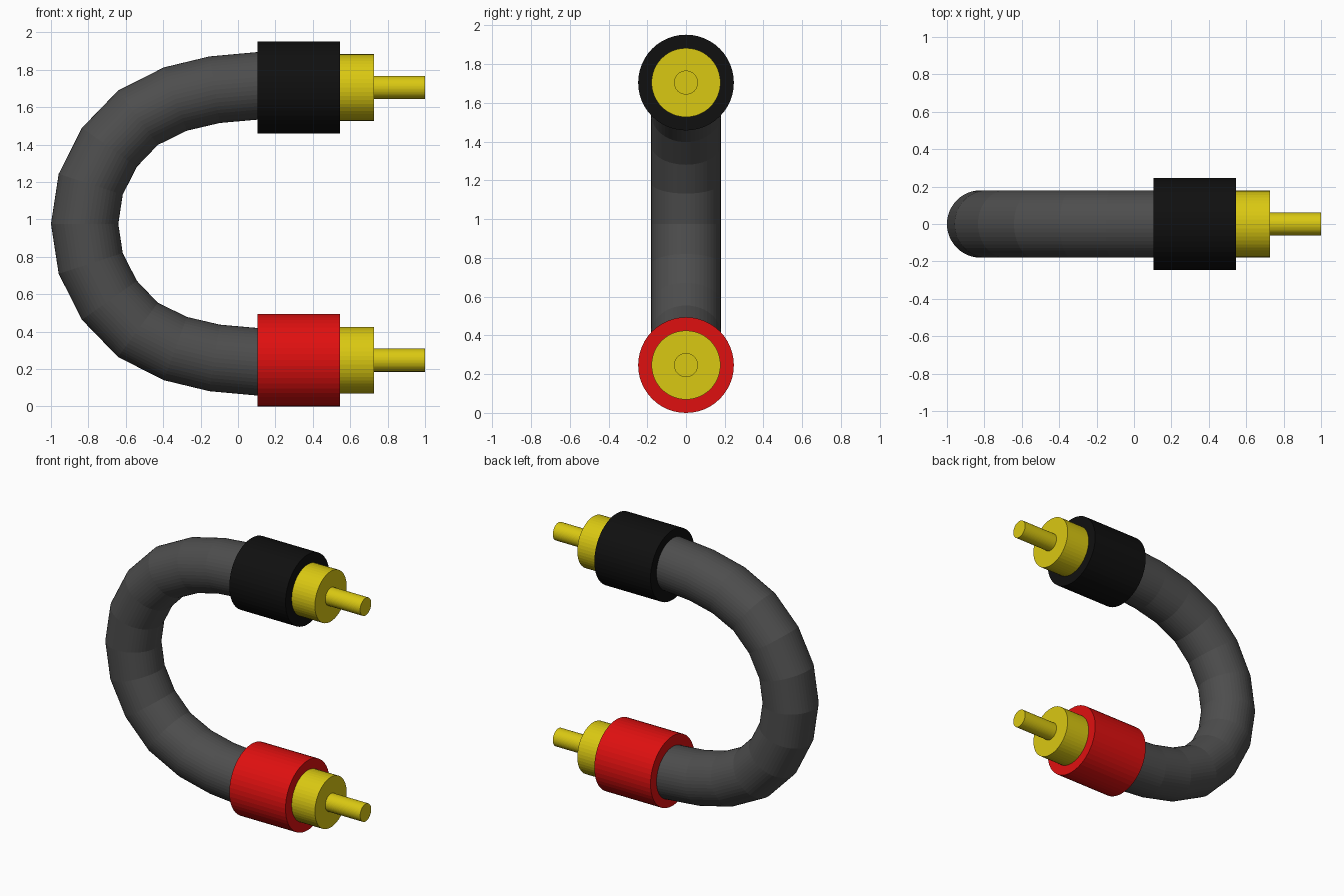
import bpy, bmesh, math
from mathutils import Vector

if "Cube" in bpy.data.objects:
    bpy.data.objects.remove(bpy.data.objects["Cube"])

SIDES = 48
MID_Z = 0.976


def material(name, rgb):
    m = bpy.data.materials.new(name)
    m.diffuse_color = (*rgb, 1)
    m.use_nodes = True
    m.node_tree.nodes["Principled BSDF"].inputs["Base Color"].default_value = m.diffuse_color
    return m


GREY = material("cable grey", (0.075, 0.075, 0.075))
BLACK = material("black plastic", (0.005, 0.005, 0.005))
RED = material("red plastic", (0.74, 0.005, 0.005))
GOLD = material("gold metal", (0.70, 0.58, 0.006))


def sweep(name, path, radii, mat):
    """Round tube through (x, z) points, one radius per point, capped ends."""
    bm = bmesh.new()
    pts = [Vector((x, 0, z)) for x, z in path]
    rings = []
    for i, (p, r) in enumerate(zip(pts, radii)):
        a, b = pts[max(i - 1, 0)], pts[min(i + 1, len(pts) - 1)]
        t = (b - a).normalized()
        n = Vector((-t.z, 0, t.x))
        rings.append([bm.verts.new(p + r * (math.cos(k * math.tau / SIDES) * n
                      + math.sin(k * math.tau / SIDES) * Vector((0, 1, 0))))
                      for k in range(SIDES)])
    for lo, hi in zip(rings, rings[1:]):
        for k in range(SIDES):
            j = (k + 1) % SIDES
            bm.faces.new((lo[k], lo[j], hi[j], hi[k]))
    bm.faces.new(rings[0])
    bm.faces.new(rings[-1])
    bmesh.ops.recalc_face_normals(bm, faces=bm.faces)
    me = bpy.data.meshes.new(name)
    bm.to_mesh(me)
    bm.free()
    me.materials.append(mat)
    ob = bpy.data.objects.new(name, me)
    bpy.context.collection.objects.link(ob)
    return ob


# Bent cable: upper half of the path, mirrored about the middle height
half = [(0.12, 1.715), (-0.125, 1.693), (-0.335, 1.643), (-0.535, 1.543),
        (-0.6875, 1.385), (-0.7875, 1.1875)]
path = half + [(-0.82, MID_Z)] + [(x, 2 * MID_Z - z) for x, z in reversed(half)]
sweep("cable", path, [0.18] * len(path), GREY)

# Two plugs: coloured sleeve, gold collar and gold pin
for label, z, mat in (("upper", 1.705, BLACK), ("lower", 0.247, RED)):
    sweep(label + "_sleeve", [(0.105, z), (0.545, z)], [0.247] * 2, mat)
    sweep(label + "_collar", [(0.54, z), (0.727, z)], [0.178] * 2, GOLD)
    sweep(label + "_pin", [(0.72, z), (1.0, z)], [0.062] * 2, GOLD)
